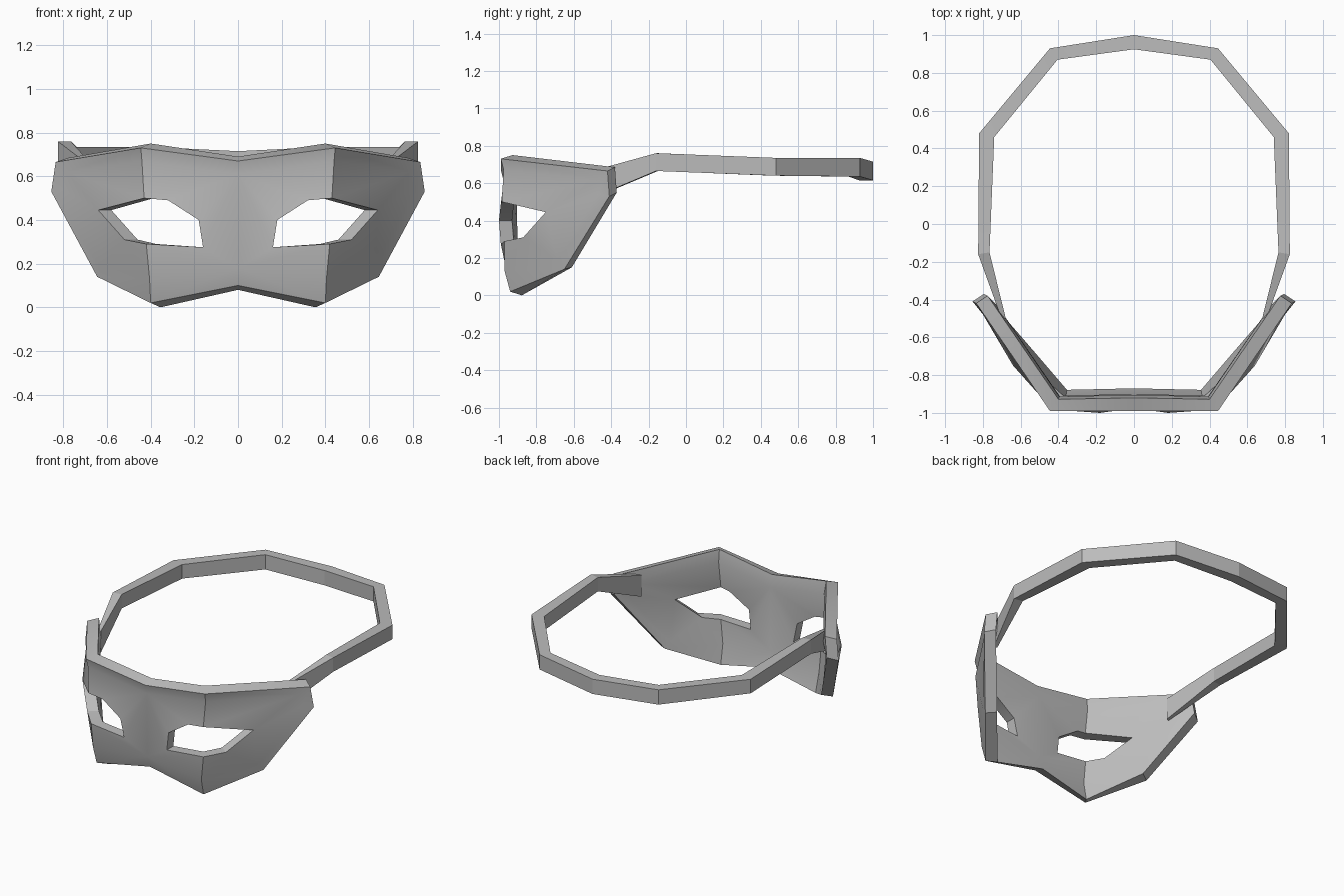
import bpy
import bmesh
import math
from mathutils import Vector

cube = bpy.data.objects.get("Cube")
if cube:
    bpy.data.objects.remove(cube, do_unlink=True)

# One plain grey for everything
grey = bpy.data.materials.new("plain_grey")
grey.use_nodes = True
colour = (0.5, 0.5, 0.5, 1)
grey.diffuse_color = colour
for node in grey.node_tree.nodes:
    if node.type == 'BSDF_PRINCIPLED':
        node.inputs["Base Color"].default_value = colour


def finish(name, bm, angle):
    """Turn a half shape into a mirrored, shaded object."""
    bmesh.ops.recalc_face_normals(bm, faces=bm.faces)
    mesh = bpy.data.meshes.new(name)
    bm.to_mesh(mesh)
    bm.free()
    mesh.materials.append(grey)
    obj = bpy.data.objects.new(name, mesh)
    bpy.context.collection.objects.link(obj)
    bpy.ops.object.select_all(action='DESELECT')
    obj.select_set(True)
    bpy.context.view_layer.objects.active = obj
    mirror = obj.modifiers.new("Mirror", 'MIRROR')
    mirror.merge_threshold = 0.002
    bpy.ops.object.modifier_apply(modifier=mirror.name)
    bpy.ops.object.shade_smooth_by_angle(angle=math.radians(angle))
    return obj


# Mask: outer rim, a slightly sunken border inside it, and the eye opening
rim = [(0, -.99, .67), (.445, -.99, .73), (.835, -.42, .665), (.855, -.41, .53),
       (.645, -.65, .14), (.40, -.94, .02), (0, -.94, .10)]
border = [(0, -.975, .61), (.44, -.975, .67), (.785, -.47, .62), (.805, -.47, .54),
          (.63, -.69, .19), (.405, -.97, .13), (0, -.97, .18)]
eye = [(.64, -.75, .445), (.43, -.985, .50), (.32, -.99, .49), (.18, -1, .40),
       (.16, -.99, .275), (.42, -.97, .29), (.52, -.87, .31)]


def inner(p, is_rim):
    """Matching point on the inside of the mask."""
    x, y, z = p
    if x < .35:
        shift = Vector((0, .07, 0))
    elif x < .47:
        shift = Vector((-.045, .062, 0))
    else:
        shift = Vector((-.06, .04, 0))
    if is_rim:
        shift.z = .02 if z > .5 else -.02 if x < .5 else .01
    return Vector(p) + shift


bm = bmesh.new()
layers = []
for inside in (False, True):
    layer = {}
    for key, points in (("r", rim), ("b", border), ("e", eye)):
        for i, p in enumerate(points):
            layer[key + str(i)] = bm.verts.new(inner(p, key == "r") if inside else p)
    for i in range(len(rim) - 1):
        bm.faces.new([layer[k] for k in (f"r{i}", f"r{i+1}", f"b{i+1}", f"b{i}")])
    for patch in ("b0 b1 e1 e2", "b0 e2 e3", "b0 e3 e4 b6", "b6 e4 e5 b5", "b5 e5 e6 b4",
                  "b4 e6 e0", "b4 e0 b3", "b3 e0 b2", "b2 e0 e1 b1"):
        bm.faces.new([layer[k] for k in patch.split()])
    layers.append(layer)

# Thickness around the rim and through the eye
front, back = layers
walls = [(f"r{i}", f"r{i+1}") for i in range(len(rim) - 1)]
walls += [(f"e{i}", f"e{(i+1) % len(eye)}") for i in range(len(eye))]
for a, b in walls:
    bm.faces.new((front[a], front[b], back[b], back[a]))
finish("mask", bm, 30)

# Strap: outer x, y, inner x, y, top and bottom height at each bend
bends = [(.70, -.505, .68, -.495, .665, .52), (.825, -.16, .765, -.15, .76, .665),
         (.82, .48, .74, .46, .735, .64), (.445, .93, .405, .87, .735, .635),
         (0, 1, 0, .925, .715, .615)]
bm = bmesh.new()
rings = []
for ox, oy, ix, iy, top, bottom in bends:
    corners = ((ox, oy, top), (ix, iy, top), (ix, iy, bottom), (ox, oy, bottom))
    rings.append([bm.verts.new(c) for c in corners])
bm.faces.new(rings[0])
for a, b in zip(rings, rings[1:]):
    for i in range(4):
        j = (i + 1) % 4
        bm.faces.new((a[i], a[j], b[j], b[i]))
finish("strap", bm, 12)
